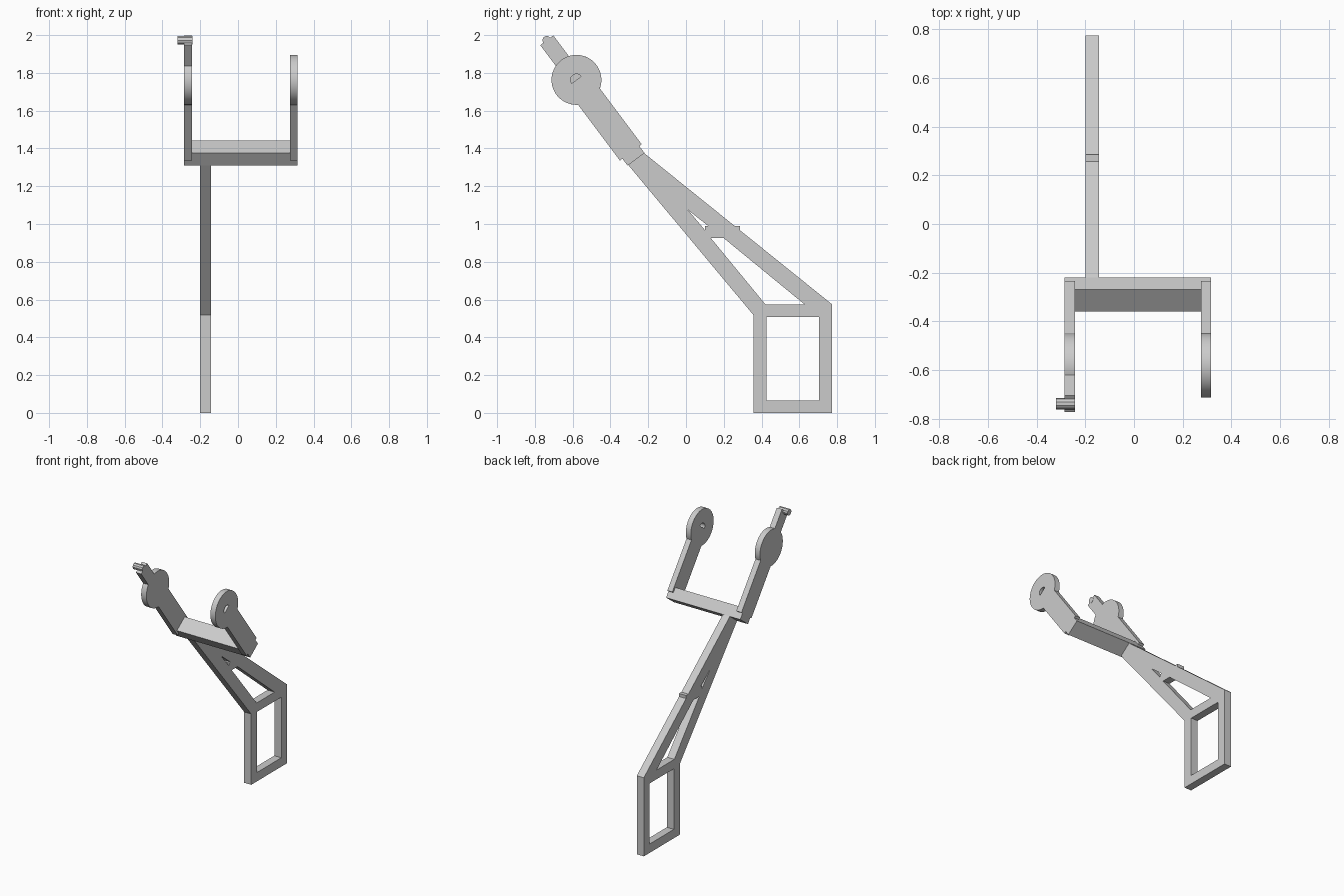
import bpy
import math
from mathutils import Vector

old = bpy.data.objects.get("Cube")
if old:
    bpy.data.objects.remove(old, do_unlink=True)

grey = bpy.data.materials.new("plain grey")
grey.use_nodes = True
grey.diffuse_color = (0.6, 0.6, 0.6, 1)
grey.node_tree.nodes["Principled BSDF"].inputs["Base Color"].default_value = (0.6, 0.6, 0.6, 1)

# Shared slanted frame of the fork: pivot, direction along the arms, and across them
PIVOT = Vector((-0.58, 1.763))
ALONG = Vector((-0.6, 0.8))
ACROSS = Vector((0.8, 0.6))
DISC_R = 0.132


def slant(along, across):
    return PIVOT + ALONG * along + ACROSS * across


def arc(radius, start, end, steps):
    """Arc about the pivot, angles measured from ALONG towards ACROSS."""
    angles = [start + (end - start) * i / steps for i in range(steps + 1)]
    return [slant(radius * math.cos(a), radius * math.sin(a)) for a in angles]


def plate(name, x0, x1, outlines, smooth=False):
    """Extrude (y, z) outlines from x0 to x1; later outlines are holes."""
    curve = bpy.data.curves.new(name, "CURVE")
    curve.dimensions = "2D"
    curve.fill_mode = "BOTH"
    curve.extrude = (x1 - x0) / 2
    for outline in outlines:
        spline = curve.splines.new("POLY")
        spline.points.add(len(outline) - 1)
        for point, (y, z) in zip(spline.points, outline):
            point.co = (y, z, 0, 1)
        spline.use_cyclic_u = True
    obj = bpy.data.objects.new(name, curve)
    bpy.context.collection.objects.link(obj)
    obj.location.x = (x0 + x1) / 2
    obj.rotation_euler = (math.pi / 2, 0, math.pi / 2)
    bpy.ops.object.select_all(action="DESELECT")
    obj.select_set(True)
    bpy.context.view_layer.objects.active = obj
    bpy.ops.object.convert(target="MESH")
    obj = bpy.context.object
    # Weld the caps to the sides so normals are consistent
    bpy.ops.object.mode_set(mode="EDIT")
    bpy.ops.mesh.select_all(action="SELECT")
    bpy.ops.mesh.remove_doubles(threshold=0.0001)
    bpy.ops.mesh.normals_make_consistent(inside=False)
    bpy.ops.object.mode_set(mode="OBJECT")
    obj.data.materials.clear()
    obj.data.materials.append(grey)
    if smooth:
        bpy.ops.object.shade_smooth_by_angle(angle=math.radians(30))
    else:
        bpy.ops.object.shade_flat()
    return obj


# Handle: rectangular grip and tapering truss with three openings
handle = [(0.357, 0), (0.773, 0), (0.773, 0.575), (-0.225, 1.378), (-0.308, 1.315), (0.357, 0.518)]
grip_hole = [(0.426, 0.065), (0.705, 0.065), (0.705, 0.508), (0.426, 0.508)]
long_hole = [(0.42, 0.575), (0.627, 0.575), (0.2, 0.925), (0.132, 0.925)]
small_hole = [(0.01, 1.075), (0.1, 0.968), (0.1, 0.99), (0.117, 0.99)]
plate("handle_frame", -0.2, -0.143, [handle, grip_hole, long_hole, small_hole])

# End of the brace that pokes out above the upper strut
plate("brace_end", -0.2, -0.143, [[(0.25, 0.96), (0.285, 0.96), (0.285, 0.99), (0.25, 0.99)]])

# Crossbar joining the two arms
bar = [slant(-0.526, -0.056), slant(-0.526, 0.056), slant(-0.443, 0.056), slant(-0.443, -0.056)]
plate("crossbar", -0.285, 0.315, [bar])

# Arms ending in round discs
HALF, FOOT = 0.072, -0.48
TIP_HALF, TIP = 0.043, 0.262
neck = math.pi - math.asin(HALF / DISC_R)
shoulder = math.asin(TIP_HALF / DISC_R)
foot = [slant(FOOT, HALF), slant(FOOT, -HALF)]

d_hole = arc(0.031, -math.pi / 2, math.pi / 2, 16)
plate("left_arm", 0.275, 0.315, [arc(DISC_R, -neck, neck, 64) + foot, d_hole], smooth=True)

tip = [slant(TIP, -TIP_HALF), slant(TIP, TIP_HALF)]
outline = arc(DISC_R, -neck, -shoulder, 32) + tip + arc(DISC_R, shoulder, neck, 32) + foot
plate("right_arm", -0.285, -0.243, [outline], smooth=True)

# Small faceted peg at the tip of the longer arm
y, z = slant(TIP, 0)
bpy.ops.mesh.primitive_cylinder_add(vertices=10, radius=0.023, depth=0.079,
                                    location=(-0.2815, y, z), rotation=(0, math.pi / 2, 0))
peg = bpy.context.object
peg.name = "tip_peg"
peg.data.materials.append(grey)
